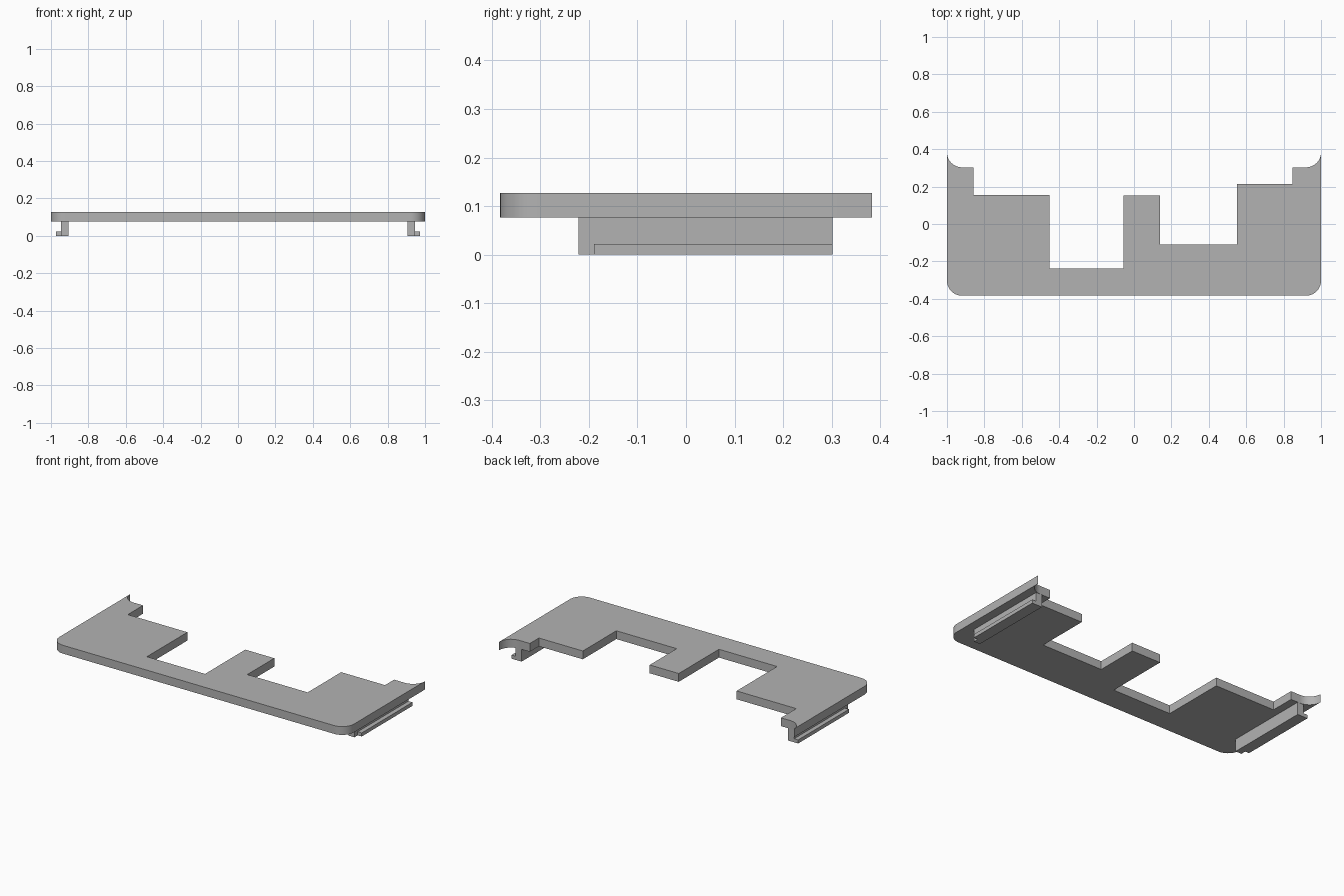
import bpy
import bmesh
from math import cos, sin, radians

cube = bpy.data.objects.get("Cube")
if cube:
    bpy.data.objects.remove(cube, do_unlink=True)

grey = bpy.data.materials.new("plain grey")
grey.use_nodes = True
grey.diffuse_color = (0.45, 0.45, 0.45, 1)
grey.node_tree.nodes["Principled BSDF"].inputs["Base Color"].default_value = grey.diffuse_color


def arc(cx, cy, r, start, end, steps=12):
    """Points along a circular arc, angles in degrees."""
    angles = [radians(start + (end - start) * i / steps) for i in range(steps + 1)]
    return [(cx + r * cos(a), cy + r * sin(a)) for a in angles]


def extrude(name, points, offset):
    """Solid made by sweeping a closed 3D outline along an offset."""
    bm = bmesh.new()
    face = bm.faces.new([bm.verts.new(p) for p in points])
    swept = bmesh.ops.extrude_face_region(bm, geom=[face])["geom"]
    verts = [v for v in swept if isinstance(v, bmesh.types.BMVert)]
    bmesh.ops.translate(bm, verts=verts, vec=offset)
    bmesh.ops.recalc_face_normals(bm, faces=bm.faces)
    mesh = bpy.data.meshes.new(name)
    bm.to_mesh(mesh)
    bm.free()
    mesh.materials.append(grey)
    obj = bpy.data.objects.new(name, mesh)
    bpy.context.collection.objects.link(obj)
    return obj


HALF_X, HALF_Y, R = 1.0, 0.383, 0.08
PLATE_Z, PLATE_H = 0.076, 0.051
INNER = HALF_X - R

# Plate: rounded front corners, notched back edge, concave scooped back corners
outline = arc(-INNER, R - HALF_Y, R, 180, 270)
outline += arc(INNER, R - HALF_Y, R, 270, 360)
outline += arc(INNER, HALF_Y, R, 0, -90)
outline += [(0.848, 0.303), (0.848, 0.215), (0.55, 0.215), (0.55, -0.11),
            (0.14, -0.11), (0.14, 0.152), (-0.057, 0.152), (-0.057, -0.238),
            (-0.452, -0.238), (-0.452, 0.155), (-0.857, 0.155), (-0.857, 0.303)]
outline += arc(-INNER, HALF_Y, R, -90, -180)
plate = extrude("plate", [(x, y, PLATE_Z) for x, y in outline], (0, 0, PLATE_H))

bpy.ops.object.select_all(action="DESELECT")
plate.select_set(True)
bpy.context.view_layer.objects.active = plate
bpy.ops.object.shade_smooth_by_angle(angle=radians(30))

# Side rails: an upright web with an outward lip at its foot
BACK, WEB_FRONT, LIP_FRONT = 0.302, -0.222, -0.19
for side, label in ((1, "left"), (-1, "right")):
    for part, x0, x1, height, front in (("web", 0.905, 0.946, PLATE_Z, WEB_FRONT),
                                        ("lip", 0.946, 0.973, 0.022, LIP_FRONT)):
        section = [(x0, 0), (x1, 0), (x1, height), (x0, height)]
        extrude(f"{label}_rail_{part}", [(side * x, front, z) for x, z in section],
                (0, BACK - front, 0))
